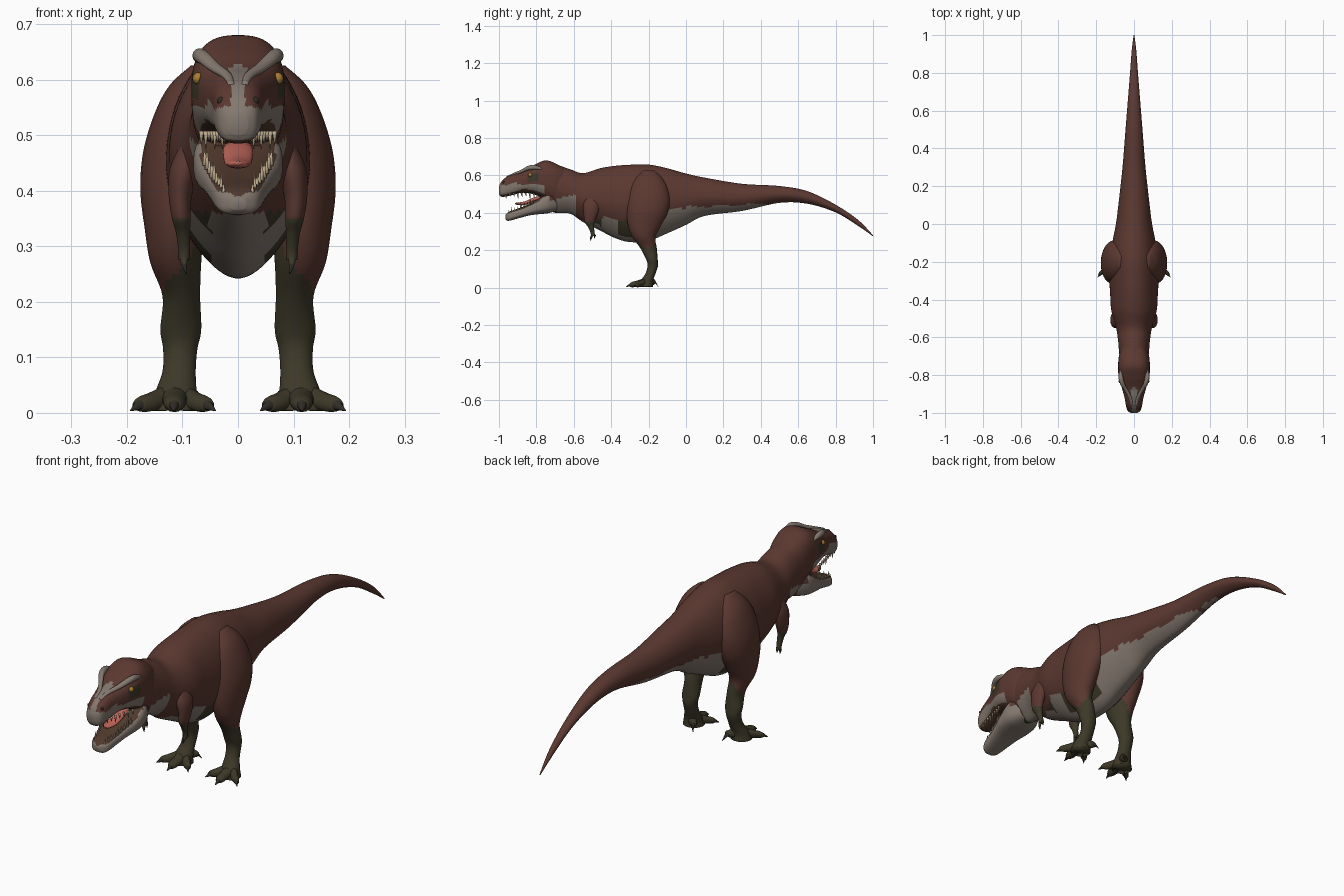
import bpy, bmesh, math
from mathutils import Vector

if "Cube" in bpy.data.objects:
    bpy.data.objects.remove(bpy.data.objects["Cube"])

UP, DEPTH = Vector((0, 0, 1)), Vector((0, 1, 0))
PALETTE = {
    "brown hide": (.105, .04, .03), "pale hide": (.23, .19, .16),
    "olive hide": (.047, .04, .021), "mouth lining": (.08, .04, .025),
    "tongue pink": (.5, .13, .1), "tooth ivory": (.5, .4, .26),
    "claw": (.03, .026, .02), "eye amber": (.4, .2, .03),
}
MATS = {}
for label, rgb in PALETTE.items():
    mat = bpy.data.materials.new(label)
    mat.use_nodes = True
    mat.diffuse_color = (*rgb, 1)
    mat.node_tree.nodes["Principled BSDF"].inputs["Base Color"].default_value = (*rgb, 1)
    MATS[label] = mat


def spline(points, steps):
    """Smooth curve through stations of any dimension."""
    pts = [Vector(p) for p in points]
    pts = [pts[0]] + pts + [pts[-1]]
    out = []
    for a, b, c, d in zip(pts, pts[1:], pts[2:], pts[3:]):
        for i in range(steps):
            t = i / steps
            m, n = (c - a) / 2, (d - b) / 2
            out.append(b + m * t + (3 * (c - b) - 2 * m - n) * t ** 2
                       + (2 * (b - c) + m + n) * t ** 3)
    return out + [pts[-1]]


def tube(bm, stations, axis=UP, sides=16, steps=4, power=1, pinch=0):
    """Loft oval rings (x, y, z, half width, half height) with x and axis as ring axes."""
    rings = []
    for x, y, z, w, h in spline(stations, steps):
        ring = []
        for i in range(sides):
            a = math.tau * (i + .5) / sides
            c, s = math.cos(a), math.sin(a)
            c = math.copysign(abs(c) ** power, c)
            s = math.copysign(abs(s) ** power, s)
            c *= 1 - pinch * s * s if s < 0 else 1
            ring.append(bm.verts.new(Vector((x + max(w, .001) * c, y, z)) + axis * max(h, .001) * s))
        rings.append(ring)
    for r, q in zip(rings, rings[1:]):
        for i in range(sides):
            j = (i + 1) % sides
            bm.faces.new((r[i], r[j], q[j], q[i]))
    bm.faces.new(rings[0])
    bm.faces.new(rings[-1])


def spine(rows):
    """Turn (y, top, bottom, half width) rows into stations."""
    return [(0, y, (t + b) / 2, w, (t - b) / 2) for y, t, b, w in rows]


def finish(name, bm, rule, mirror=False):
    """Make the object and colour each face by a rule on its centre and normal."""
    bmesh.ops.recalc_face_normals(bm, faces=bm.faces)
    mesh = bpy.data.meshes.new(name)
    used = []
    for f in bm.faces:
        f.smooth = True
        label = rule if isinstance(rule, str) else rule(f.calc_center_median(), f.normal)
        if label not in used:
            used.append(label)
            mesh.materials.append(MATS[label])
        f.material_index = used.index(label)
    bm.to_mesh(mesh)
    bm.free()
    obj = bpy.data.objects.new(name, mesh)
    bpy.context.collection.objects.link(obj)
    if mirror:
        obj.modifiers.new("mirror", "MIRROR").use_mirror_merge = False
    return obj


# Body, neck and tail
def body_colour(p, n):
    wave = .008 * math.sin(p.y * 40) + .004 * math.sin(p.y * 95)
    if p.y > -.16:
        return "pale hide" if p.y < .6 and p.z < .428 + .05 * p.y + wave * .6 else "brown hide"
    if p.y > -.56 and p.z < .365 + wave:
        olive = p.y > -.36 or (p.z > .315 + wave and p.y < -.45)
        return "olive hide" if olive and abs(p.x) > .05 else "pale hide"
    if -.69 < p.y < -.6 + wave and p.z < .49 + wave:
        return "pale hide"
    if p.y < -.69 and p.z < .46:
        return "olive hide"
    return "brown hide"


bm = bmesh.new()
tube(bm, spine([
    (-.78, .65, .43, .05), (-.7, .657, .4, .076), (-.62, .633, .395, .084),
    (-.55, .612, .35, .095), (-.46, .638, .305, .12), (-.38, .651, .265, .126),
    (-.3, .657, .243, .13), (-.2, .658, .25, .128), (-.1, .638, .29, .115),
    (0, .61, .335, .096), (.1, .588, .383, .083), (.3, .555, .41, .061),
    (.5, .543, .453, .045), (.65, .515, .448, .033), (.8, .443, .402, .021),
    (.92, .362, .33, .012), (1, .28, .274, .002)]), sides=56, steps=9, pinch=.3)
finish("body_and_tail", bm, body_colour)


# Skull with upper jaw
def skull_colour(p, n):
    if n.z < -.6 and p.y < -.75:
        return "mouth lining"
    if abs(p.x) < .013 and p.y < -.86 and n.z > 0:
        return "pale hide"
    edge = .553 + .006 * math.sin(p.y * 60)
    if p.y < -.76 and p.z < edge:
        return "pale hide"
    if .565 < p.z < .61 and -.85 < p.y < -.79:
        return "olive hide"
    return "brown hide"


bm = bmesh.new()
tube(bm, spine([
    (-.62, .62, .47, .05), (-.69, .66, .45, .078), (-.75, .68, .47, .084),
    (-.81, .657, .497, .081), (-.87, .625, .507, .064), (-.92, .61, .497, .05),
    (-.96, .592, .487, .043), (-.988, .565, .486, .034), (-1, .54, .5, .018)]),
    sides=48, steps=8, power=.75)
finish("skull", bm, skull_colour)

# Lower jaw
bm = bmesh.new()
tube(bm, spine([
    (-.69, .51, .41, .055), (-.74, .51, .397, .079), (-.79, .475, .392, .077),
    (-.84, .447, .385, .064), (-.89, .425, .372, .052), (-.93, .412, .361, .044),
    (-.952, .402, .357, .034), (-.965, .39, .365, .014)]), sides=40, steps=6, power=.7)
finish("lower_jaw", bm, lambda p, n: "mouth lining" if n.z > .65 and p.y < -.75 else
       "brown hide" if p.y > -.735 and p.z > .46 else "pale hide")

# Tongue
bm = bmesh.new()
tube(bm, [(0, -.74, .48, .02, .01), (0, -.8, .475, .027, .012), (0, -.86, .452, .025, .01),
          (0, -.9, .448, .017, .007), (0, -.915, .45, .005, .003)])
finish("tongue", bm, "tongue pink")

# Teeth along both jaws
bm = bmesh.new()
for i in range(9):
    t = i / 8
    y = -.815 - .17 * t
    size = .022 + .008 * math.sin(i * 2)
    x = .066 - .042 * t ** .8
    tube(bm, [(x, y, .507, .005, .006), (x, y + .003, .505 - size, .001, .001)], DEPTH, 6, 2)
    y = -.82 - .13 * t
    z = .457 - .058 * t
    x = .06 - .034 * t
    tube(bm, [(x, y, z - .012, .005, .005), (x, y + .003, z + size * .8, .001, .001)], DEPTH, 6, 2)
finish("teeth", bm, "tooth ivory", True)

# Brow ridges, running down to the muzzle
bm = bmesh.new()
tube(bm, [(.07, -.77, .635, .006, .006), (.07, -.81, .643, .012, .013),
          (.062, -.845, .639, .013, .012), (.042, -.88, .622, .011, .009),
          (.02, -.92, .607, .009, .007), (.012, -.96, .59, .006, .005)])
finish("brow_ridges", bm, "pale hide", True)

# Eyes
bm = bmesh.new()
bmesh.ops.create_uvsphere(bm, u_segments=12, v_segments=8, radius=.011)
bmesh.ops.translate(bm, verts=bm.verts, vec=(.071, -.833, .602))
finish("eyes", bm, "eye amber", True)

# Nostrils
bm = bmesh.new()
bmesh.ops.create_uvsphere(bm, u_segments=10, v_segments=6, radius=.007)
bmesh.ops.translate(bm, verts=bm.verts, vec=(.031, -.975, .562))
finish("nostrils", bm, "claw", True)


# Hind legs
def leg_colour(p, n):
    wave = .008 * math.sin(p.y * 70)
    return "olive hide" if p.z < .21 + 1.5 * max(0, .14 - p.x) + wave and p.z < .34 else "brown hide"


bm = bmesh.new()
tube(bm, [
    (.07, -.2, .625, .015, .03), (.078, -.2, .59, .045, .07), (.09, -.2, .54, .06, .1),
    (.1, -.2, .47, .071, .115), (.11, -.208, .4, .066, .11), (.114, -.222, .33, .054, .088),
    (.112, -.225, .27, .046, .062), (.102, -.2, .21, .034, .044), (.103, -.182, .15, .037, .031),
    (.104, -.178, .115, .031, .028), (.106, -.19, .075, .03, .027), (.112, -.21, .035, .038, .034),
    (.114, -.217, .004, .044, .042)], DEPTH, sides=32, steps=6)
finish("hind_legs", bm, leg_colour, True)

# Toes and claws
toes, claws = bmesh.new(), bmesh.new()
root = Vector((.113, -.205, .03))
for tip in [(.115, -.3, .014), (.178, -.268, .014), (.055, -.268, .014), (.083, -.165, .03)]:
    tip = Vector(tip)
    step = tip - root
    knuckle = root + step * .6
    tube(toes, [(*root, .026, .026), (*knuckle, .021, .017),
                (*(root + step * .85), .019, .015), (*tip, .012, .01)], sides=14)
    point = tip + step.normalized() * .022
    tube(claws, [(*(tip - step * .08), .01, .009), (*tip, .009, .009),
                 (point.x, point.y, .004, .001, .001)], sides=8)
finish("toes", toes, "olive hide", True)
finish("toe_claws", claws, "claw", True)

# Arms
bm = bmesh.new()
tube(bm, [(.085, -.5, .49, .015, .03), (.097, -.505, .44, .026, .045),
          (.104, -.51, .39, .021, .037), (.102, -.515, .35, .017, .027),
          (.099, -.508, .325, .013, .017), (.097, -.5, .295, .011, .011),
          (.097, -.497, .275, .01, .012)], DEPTH, sides=18, steps=5)
finish("arms", bm, lambda p, n: "olive hide" if p.z < .35 else "brown hide", True)

# Fingers, each ending in a claw
bm = bmesh.new()
for y, low in ((-.507, .25), (-.487, .262)):
    tube(bm, [(.097, -.5, .285, .007, .007), (.097, y, low + .018, .006, .006),
              (.093, y - .003, low, .001, .001)], DEPTH, 8)
finish("fingers", bm, lambda p, n: "claw" if p.z < .268 else "olive hide", True)
